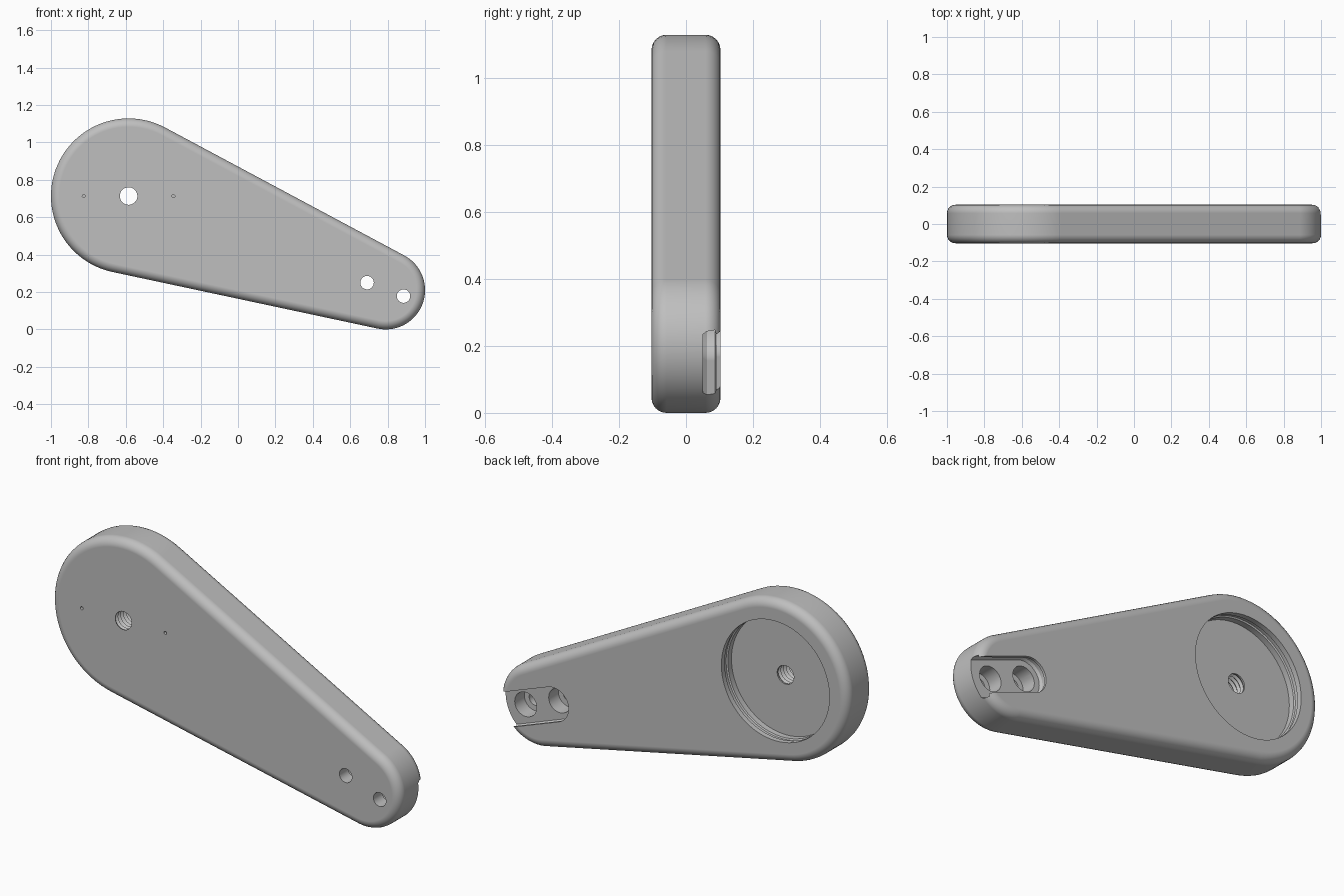
import bpy, bmesh
from math import atan2, acos, hypot, pi, sin, cos, radians

cube = bpy.data.objects.get("Cube")
if cube:
    bpy.data.objects.remove(cube, do_unlink=True)

grey = bpy.data.materials.new("plain grey")
grey.use_nodes = True
colour = (0.52, 0.52, 0.52, 1)
grey.diffuse_color = colour
grey.node_tree.nodes["Principled BSDF"].inputs["Base Color"].default_value = colour


def outline(c1, r1, c2, r2, n):
    """Outline around two circles joined by tangents (a plain circle if c1 == c2)."""
    dx, dz = c2[0] - c1[0], c2[1] - c1[1]
    dist = hypot(dx, dz)
    if dist < 1e-6:
        return [(c1[0] + r1 * cos(2 * pi * i / n), c1[1] + r1 * sin(2 * pi * i / n)) for i in range(n)]
    phi, off = atan2(dz, dx), acos((r1 - r2) / dist)
    points = []
    for c, r, start, end in ((c1, r1, phi + off, phi + 2 * pi - off),
                             (c2, r2, phi - off, phi + off)):
        for i in range(n + 1):
            a = start + (end - start) * i / n
            points.append((c[0] + r * cos(a), c[1] + r * sin(a)))
    return points


def loft(name, levels, c1, c2=None, n=48):
    """Solid through outlines stacked along y; levels are (y, r1, r2)."""
    bm = bmesh.new()
    rings = [[bm.verts.new((x, y, z)) for x, z in outline(c1, r1, c2 or c1, r2, n)]
             for y, r1, r2 in levels]
    for a, b in zip(rings, rings[1:]):
        for i in range(len(a)):
            j = (i + 1) % len(a)
            bm.faces.new((a[i], a[j], b[j], b[i]))
    bm.faces.new(rings[0])
    bm.faces.new(rings[-1])
    bmesh.ops.recalc_face_normals(bm, faces=bm.faces)
    mesh = bpy.data.meshes.new(name)
    bm.to_mesh(mesh)
    bm.free()
    mesh.materials.append(grey)
    obj = bpy.data.objects.new(name, mesh)
    bpy.context.collection.objects.link(obj)
    return obj


def turned(name, profile, centre, n=48):
    return loft(name, [(y, r, r) for y, r in profile], centre, n=n)


# Tapered arm with rounded rims
HALF, FILLET = 0.103, 0.045
BIG, SMALL, R_BIG, R_SMALL = (-0.585, 0.713), (0.79, 0.21), 0.415, 0.21
rim = [(HALF - FILLET * (1 - sin(radians(a))), FILLET * (1 - cos(radians(a))))
       for a in range(0, 91, 15)]
rim = [(-y, inset) for y, inset in reversed(rim)] + rim
arm = loft("arm", [(y, R_BIG - i, R_SMALL - i) for y, i in rim], BIG, SMALL)

# Round recess in the back, with a retaining groove
FLOOR = 0.02
cutters = [turned("recess_cutter", [(FLOOR, 0.31), (0.05, 0.31), (0.054, 0.317), (0.072, 0.317),
                                    (0.076, 0.31), (0.15, 0.31)], BIG, 72)]

# Threaded centre hole
pitch = 0.022
thread = [(-0.15, 0.047), (-0.103, 0.047)]
for k in range(5):
    y = -0.1 + k * pitch
    thread += [(y, 0.048), (y + pitch / 2, 0.058)]
thread += [(0.012, 0.048), (0.06, 0.048)]
cutters.append(turned("thread_cutter", thread, BIG, 32))

# Two blind pin holes in the front
for side in (-1, 1):
    cutters.append(turned("pin_cutter", [(-0.15, 0.008), (-0.05, 0.008)],
                          (BIG[0] + side * 0.24, BIG[1]), 16))

# Undercut slot, open at the narrow end
bolts = [(0.69, 0.25), (0.885, 0.178)]
slot = [(0.05, 0.092), (0.062, 0.1), (0.086, 0.1), (0.09, 0.088), (0.15, 0.088)]
cutters.append(loft("slot_cutter", [(y, r, r) for y, r in slot], bolts[0], (1.275, 0.034), 24))

# Counterbored bolt holes
for centre in bolts:
    cutters.append(turned("bolt_cutter", [(-0.15, 0.036), (-0.03, 0.036), (-0.029, 0.063),
                                          (0.07, 0.063)], centre, 32))

bpy.ops.object.select_all(action="DESELECT")
bpy.context.view_layer.objects.active = arm
arm.select_set(True)
for cutter in cutters:
    cutter.hide_render = True
    cut = arm.modifiers.new("cut", "BOOLEAN")
    cut.operation = "DIFFERENCE"
    cut.solver = "EXACT"
    cut.object = cutter
    bpy.ops.object.modifier_apply(modifier=cut.name)
    bpy.data.objects.remove(cutter, do_unlink=True)

# Smooth rounds, crisp flat faces
bpy.ops.object.shade_smooth_by_angle(angle=radians(30))
weighted = arm.modifiers.new("weighted", "WEIGHTED_NORMAL")
weighted.keep_sharp = True
weighted.weight = 100
